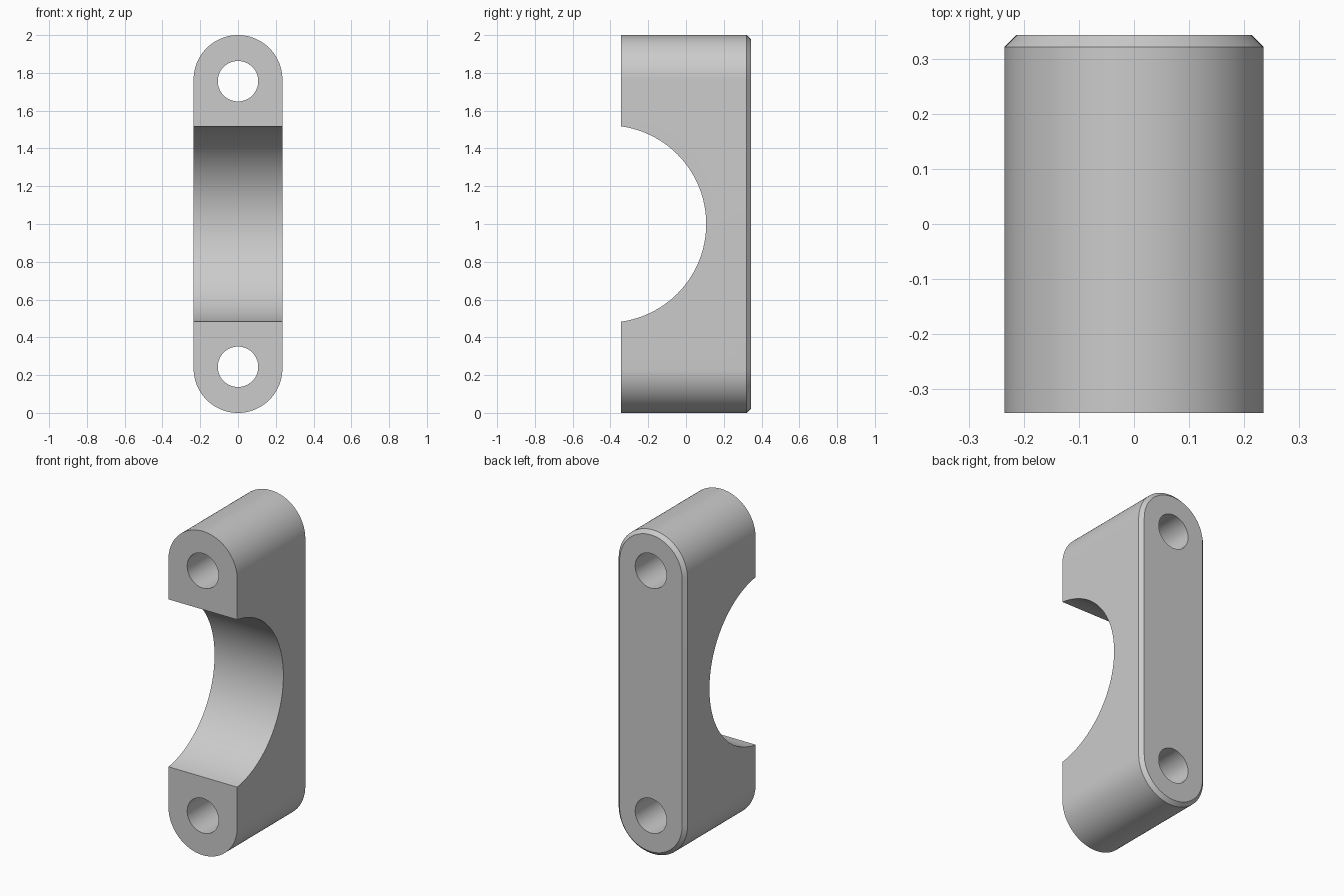
import bpy
import bmesh
from math import cos, sin, pi, radians

if "Cube" in bpy.data.objects:
    bpy.data.objects.remove(bpy.data.objects["Cube"], do_unlink=True)

HALF_WIDTH, HALF_DEPTH, CHAMFER = 0.235, 0.343, 0.022
HOLE_RADIUS, HOLE_OFFSET = 0.107, 0.756
SADDLE_RADIUS, SADDLE_Y = 0.522, -0.415
ARC_STEPS = 48

grey = bpy.data.materials.new("plain grey")
grey.use_nodes = True
grey.diffuse_color = (0.6, 0.6, 0.6, 1)
grey.node_tree.nodes["Principled BSDF"].inputs["Base Color"].default_value = grey.diffuse_color


def rounded_ring(bm, y, radius):
    """Upright slot outline with half-round ends, at depth y."""
    ring = []
    for centre_z, start in ((2 - HALF_WIDTH, 0), (HALF_WIDTH, pi)):
        for i in range(ARC_STEPS + 1):
            a = start + pi * i / ARC_STEPS
            ring.append(bm.verts.new((radius * cos(a), y, centre_z + radius * sin(a))))
    return ring


def cutter(name, radius, length, location, rotation):
    bpy.ops.mesh.primitive_cylinder_add(vertices=96, radius=radius, depth=length,
                                        location=location, rotation=rotation)
    obj = bpy.context.object
    obj.name = name
    obj.hide_render = True
    return obj


# Clamp body with a chamfered back rim
bm = bmesh.new()
rings = [rounded_ring(bm, -HALF_DEPTH, HALF_WIDTH),
         rounded_ring(bm, HALF_DEPTH - CHAMFER, HALF_WIDTH),
         rounded_ring(bm, HALF_DEPTH, HALF_WIDTH - CHAMFER)]
for near, far in zip(rings, rings[1:]):
    for i in range(len(near)):
        j = (i + 1) % len(near)
        bm.faces.new((near[i], near[j], far[j], far[i]))
bm.faces.new(rings[0])
bm.faces.new(rings[-1])
bmesh.ops.recalc_face_normals(bm, faces=bm.faces)
mesh = bpy.data.meshes.new("clamp_body")
bm.to_mesh(mesh)
bm.free()
body = bpy.data.objects.new("clamp_body", mesh)
bpy.context.collection.objects.link(body)
mesh.materials.append(grey)

# Round saddle across the front and a bolt hole at each end
cutters = [cutter("saddle_cutter", SADDLE_RADIUS, 1, (0, SADDLE_Y, 1), (0, pi / 2, 0))]
for label, side in (("upper", 1), ("lower", -1)):
    cutters.append(cutter(label + "_hole_cutter", HOLE_RADIUS, 1,
                          (0, 0, 1 + side * HOLE_OFFSET), (pi / 2, 0, 0)))

bpy.ops.object.select_all(action="DESELECT")
body.select_set(True)
bpy.context.view_layer.objects.active = body
for tool in cutters:
    tool.data.materials.append(grey)
    cut = body.modifiers.new(tool.name, "BOOLEAN")
    cut.operation = "DIFFERENCE"
    cut.solver = "EXACT"
    cut.object = tool
    bpy.ops.object.modifier_apply(modifier=cut.name)
    bpy.data.objects.remove(tool, do_unlink=True)

# Smooth curved walls, crisp rims
bpy.ops.object.shade_smooth_by_angle(angle=radians(30))
